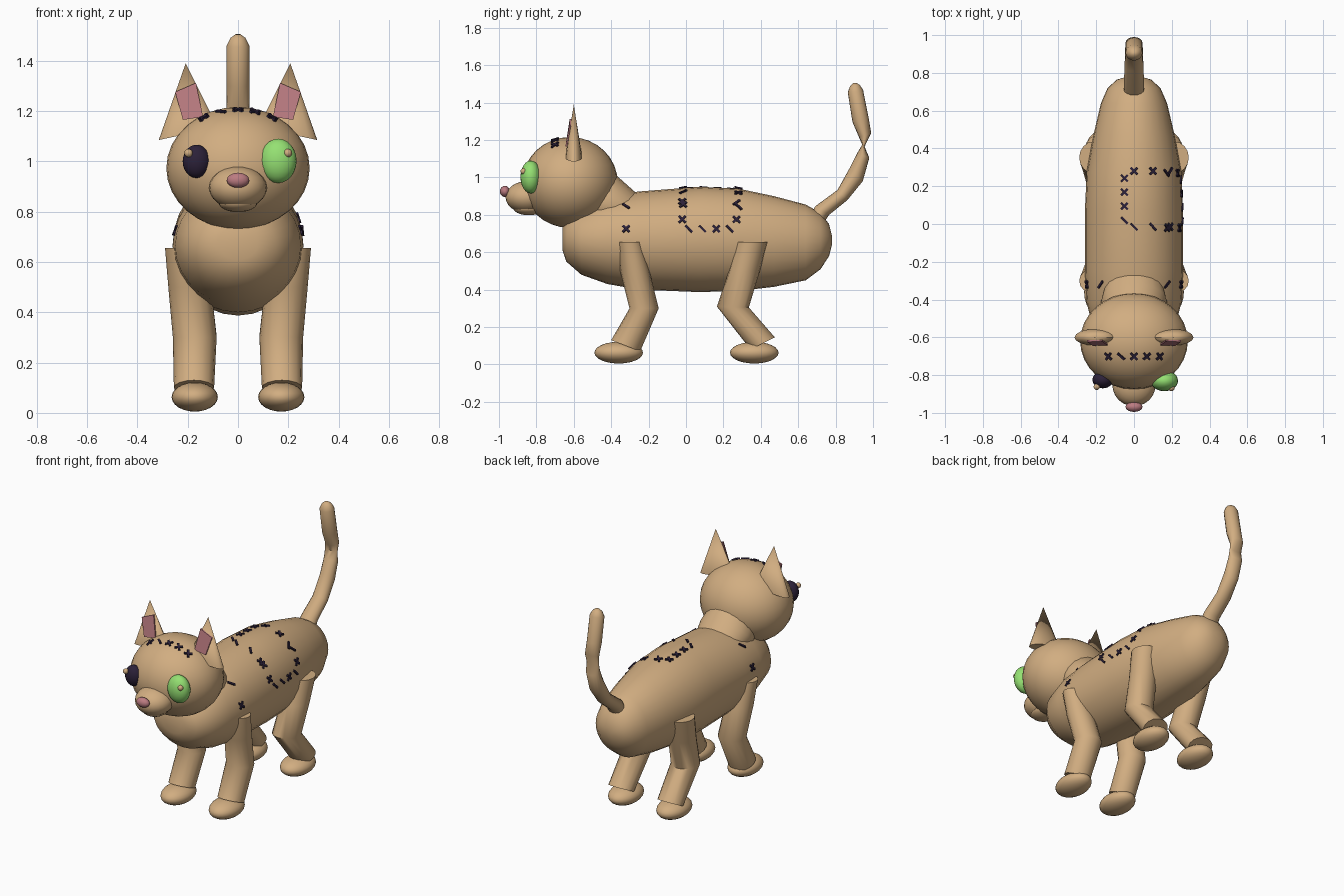
import bpy, bmesh, math
from mathutils import Vector, Matrix

cube = bpy.data.objects.get("Cube")
if cube:
    bpy.data.objects.remove(cube, do_unlink=True)


def material(name, rgb):
    m = bpy.data.materials.new(name)
    m.use_nodes = True
    m.diffuse_color = (*rgb, 1)
    m.node_tree.nodes["Principled BSDF"].inputs["Base Color"].default_value = (*rgb, 1)
    return m


TAN = material("tan_fabric", (.64, .42, .22))
PINK = material("pink", (.5, .2, .22))
DARK = material("dark_thread", (.025, .015, .04))
GREEN = material("green", (.3, .75, .17))


def finish(name, bm, mat, smooth=True, angle=50):
    bmesh.ops.recalc_face_normals(bm, faces=bm.faces)
    mesh = bpy.data.meshes.new(name)
    bm.to_mesh(mesh)
    bm.free()
    mesh.materials.append(mat)
    ob = bpy.data.objects.new(name, mesh)
    bpy.context.collection.objects.link(ob)
    if smooth:
        bpy.ops.object.select_all(action='DESELECT')
        ob.select_set(True)
        bpy.context.view_layer.objects.active = ob
        bpy.ops.object.shade_smooth_by_angle(angle=math.radians(angle))
    return ob


def ball(name, center, radii, mat, seg=24):
    bm = bmesh.new()
    bmesh.ops.create_uvsphere(bm, u_segments=seg, v_segments=seg // 2, radius=1)
    bm.transform(Matrix.Translation(center) @ Matrix.Diagonal((*radii, 1)))
    return finish(name, bm, mat)


def loft(name, rings, seg=20, mirror=1):
    """Each ring: two opposite side-outline points (y, z), half width, centre x."""
    bm = bmesh.new()
    loops = []
    for y1, z1, y2, z2, rx, cx in rings:
        mid = Vector((cx * mirror, (y1 + y2) / 2, (z1 + z2) / 2))
        up = Vector((0, (y1 - y2) / 2, (z1 - z2) / 2))
        loops.append([bm.verts.new(mid + up * math.cos(a) + Vector((rx * math.sin(a), 0, 0)))
                      for a in (math.tau * i / seg for i in range(seg))])
    for a, b in zip(loops, loops[1:]):
        for i in range(seg):
            j = (i + 1) % seg
            bm.faces.new((a[i], a[j], b[j], b[i]))
    bm.faces.new(loops[0])
    bm.faces.new(loops[-1])
    return finish(name, bm, TAN)


# Torso, neck and tail
body = loft("body", [
    (-.66, .74, -.66, .61, .08, 0), (-.635, .79, -.64, .55, .15, 0),
    (-.56, .85, -.56, .48, .215, 0), (-.42, .9, -.42, .43, .25, 0),
    (-.25, .925, -.25, .4, .26, 0), (.07, .95, .07, .387, .26, 0),
    (.28, .94, .28, .393, .25, 0), (.47, .9, .47, .415, .215, 0),
    (.64, .855, .64, .45, .175, 0), (.72, .81, .72, .51, .14, 0),
    (.765, .75, .765, .58, .09, 0), (.78, .69, .78, .64, .035, 0)], seg=28)
loft("neck", [
    (-.42, 1.05, -.6, .85, .14, 0), (-.36, 1, -.57, .78, .165, 0),
    (-.315, .96, -.51, .75, .175, 0), (-.27, .92, -.44, .73, .16, 0)])
loft("tail", [
    (.66, .79, .72, .73, .055, 0), (.69, .845, .765, .8, .054, 0),
    (.81, .933, .864, .88, .05, 0), (.875, 1.05, .945, .98, .047, 0),
    (.915, 1.13, .98, 1.104, .046, 0), (.942, 1.175, .955, 1.165, .045, 0),
    (.925, 1.215, .99, 1.237, .045, 0), (.89, 1.296, .978, 1.31, .045, 0),
    (.865, 1.455, .947, 1.467, .045, 0), (.877, 1.488, .93, 1.494, .03, 0),
    (.893, 1.504, .91, 1.506, .01, 0)], seg=16)

# Head, muzzle and nose
head = ball("head", (0, -.62, .973), (.285, .255, .243), TAN, 32)
ball("muzzle", (0, -.85, .895), (.115, .115, .085), TAN)
ball("chin", (0, -.84, .838), (.078, .085, .04), TAN)
ball("nose", (0, -.968, .925), (.045, .027, .03), PINK, 16)

# Mismatched button eyes with small beads
ball("right_eye", (-.165, -.825, 1), (.055, .045, .066), DARK)
ball("left_eye", (.16, -.83, 1.002), (.073, .055, .088), GREEN)
ball("right_eye_bead", (-.197, -.862, 1.033), (.017, .017, .017), TAN, 12)
ball("left_eye_bead", (.198, -.868, 1.033), (.017, .017, .017), TAN, 12)


def ear(side, s):
    # Flattened cone with a tilted base
    bm = bmesh.new()
    tip = bm.verts.new((.208 * s, -.6, 1.39))
    ring = []
    for i in range(16):
        a = math.tau * i / 16
        ring.append(bm.verts.new((s * (.198 + .117 * math.cos(a)),
                                  -.6 + .045 * math.sin(a), 1.11 - .025 * math.cos(a))))
    for i in range(16):
        bm.faces.new((ring[i], ring[(i + 1) % 16], tip))
    bm.faces.new(ring)
    finish(side + "_ear", bm, TAN)
    # Pink lining plate
    bm = bmesh.new()
    corners = [(.25, -.624, 1.276), (.167, -.622, 1.312),
               (.139, -.643, 1.177), (.219, -.645, 1.165)]
    front = [bm.verts.new((x * s, y, z)) for x, y, z in corners]
    back = [bm.verts.new((x * s, y + .009, z)) for x, y, z in corners]
    bm.faces.new(front)
    bm.faces.new(back)
    for i in range(4):
        j = (i + 1) % 4
        bm.faces.new((front[i], front[j], back[j], back[i]))
    finish(side + "_ear_lining", bm, PINK, smooth=False)


# Ears, legs and paws on both sides
FRONT_LEG = [(-.368, .655, -.235, .655, .078, .212), (-.352, .5, -.195, .5, .085, .192),
             (-.302, .3, -.146, .3, .087, .172), (-.4, .13, -.245, .07, .08, .175)]
BACK_LEG = [(.267, .655, .437, .655, .078, .212), (.23, .5, .395, .5, .085, .192),
            (.165, .31, .336, .305, .087, .172), (.345, .08, .475, .145, .08, .175)]
for side, s in (("left", 1), ("right", -1)):
    ear(side, s)
    loft(side + "_front_leg", FRONT_LEG, 16, s)
    loft(side + "_back_leg", BACK_LEG, 16, s)
    ball(side + "_front_paw", (.172 * s, -.36, .063), (.092, .13, .058), TAN)
    ball(side + "_back_paw", (.172 * s, .365, .063), (.092, .13, .058), TAN)

bpy.context.view_layer.update()


def stitches(name, target, spots):
    """Thin thread bars laid on the target; each spot: outside point, axis point, shape."""
    bm = bmesh.new()
    for start, axis, shape in spots:
        start, axis = Vector(start), Vector(axis)
        hit, point, n, _ = target.ray_cast(start, (axis - start).normalized())
        if not hit:
            continue
        u = Vector((0, 1, 0))
        u = (u - n * u.dot(n)).normalized()
        v = n.cross(u)
        for tilt in {"x": (1, -1), "/": (1,), "\\": (-1,)}[shape]:
            along = (u + v * tilt).normalized()
            rot = Matrix((along, n.cross(along), n)).transposed().to_4x4()
            bmesh.ops.create_cube(bm, size=1, matrix=Matrix.Translation(point + n * .003)
                                  @ rot @ Matrix.Diagonal((.05, .012, .009, 1)))
    finish(name, bm, DARK, smooth=False)


def from_above(x, y, shape):
    return (x, y, 2), (x, y, 0), shape


def from_side(y, z, shape, s=1):
    return (2 * s, y, z), (0, y, z), shape


# Square patch seam wrapping the back and left flank
patch = [from_above(-.05, .02 + .074 * i, c) for i, c in enumerate("/xxx")]
patch += [from_above(x, .28, c) for x, c in zip((0, .1, .19), "xx\\")]
patch += [from_above(x, -.015, c) for x, c in zip((0, .1, .19), "//x")]
patch += [from_side(-.02, z, "x") for z in (.87, .775)]
patch += [from_side(.27, z, c) for z, c in zip((.865, .775), "/x")]
patch += [from_side(.015 + .073 * i, .725, c) for i, c in enumerate("\\\\x\\")]
stitches("patch_stitches", body, patch)

# Shoulder and forehead seams
stitches("shoulder_stitches", body, [from_side(-.32, z, c, s) for s in (1, -1)
                                     for z, c in ((.845, "\\"), (.725, "x"))])
stitches("forehead_stitches", head,
         [from_above(-.135 + .0675 * i, -.7, c) for i, c in enumerate("x/xxx")])
